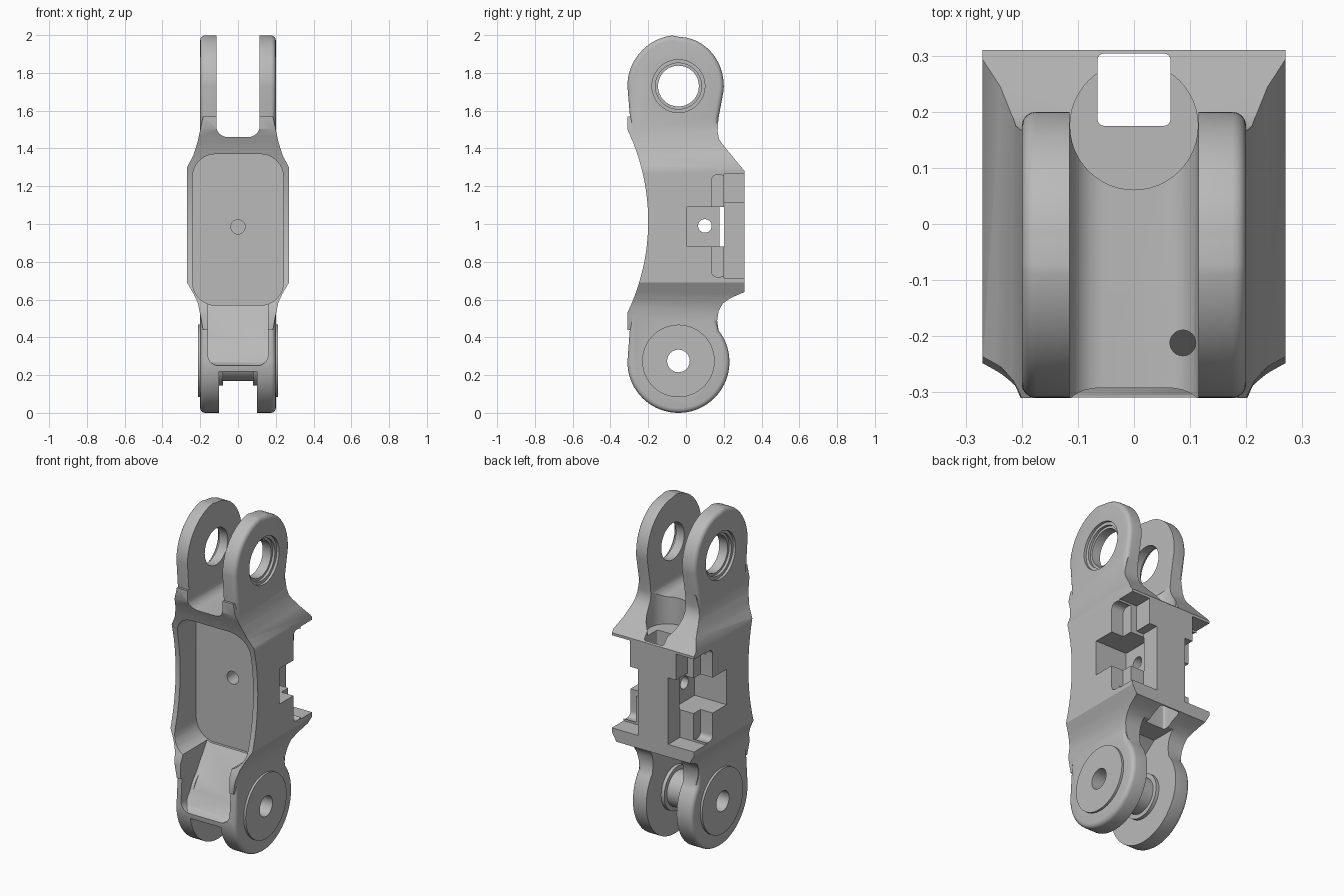
import bpy, bmesh, math

cube = bpy.data.objects.get("Cube")
if cube:
    bpy.data.objects.remove(cube, do_unlink=True)

grey = bpy.data.materials.new("plain_grey")
grey.use_nodes = True
grey.diffuse_color = (0.49, 0.49, 0.49, 1)
grey.node_tree.nodes["Principled BSDF"].inputs["Base Color"].default_value = (0.49, 0.49, 0.49, 1)


def arc(cu, cv, r, start, end, n=24, rv=None):
    """Points along a circular or elliptical arc, in degrees."""
    out = []
    for i in range(n + 1):
        a = math.radians(start + (end - start) * i / n)
        out.append((cu + r * math.cos(a), cv + (rv or r) * math.sin(a)))
    return out


def circle(cu, cv, r, n=48):
    return arc(cu, cv, r, 0, 360, n)[:-1]


def rounded(u0, u1, v0, v1, r):
    return (arc(u0 + r, v0 + r, r, 180, 270, 8) + arc(u1 - r, v0 + r, r, 270, 360, 8)
            + arc(u1 - r, v1 - r, r, 0, 90, 8) + arc(u0 + r, v1 - r, r, 90, 180, 8))


def box(u0, u1, v0, v1):
    return [(u0, v0), (u1, v0), (u1, v1), (u0, v1)]


def prism(name, pts, axis, a, b):
    """Extrude a 2D outline along one axis from a to b, faces outward."""
    place = {"x": lambda p, w: (w, p[0], p[1]),
             "y": lambda p, w: (p[0], w, p[1]),
             "z": lambda p, w: (p[0], p[1], w)}[axis]
    bm = bmesh.new()
    low = [bm.verts.new(place(p, a)) for p in pts]
    high = [bm.verts.new(place(p, b)) for p in pts]
    bm.faces.new(low[::-1])
    bm.faces.new(high)
    for i in range(len(pts)):
        j = (i + 1) % len(pts)
        bm.faces.new((low[i], low[j], high[j], high[i]))
    if bm.calc_volume(signed=True) < 0:
        bmesh.ops.reverse_faces(bm, faces=bm.faces[:])
    mesh = bpy.data.meshes.new(name)
    bm.to_mesh(mesh)
    bm.free()
    obj = bpy.data.objects.new(name, mesh)
    mesh.materials.append(grey)
    bpy.context.collection.objects.link(obj)
    return obj


def apply(obj, mod):
    bpy.context.view_layer.objects.active = obj
    bpy.ops.object.modifier_apply(modifier=mod.name)


def combine(target, tool, operation="DIFFERENCE"):
    mod = target.modifiers.new("combine", "BOOLEAN")
    mod.operation, mod.solver, mod.object = operation, "EXACT", tool
    apply(target, mod)
    bpy.data.objects.remove(tool, do_unlink=True)


def lug(name, pts):
    """Full-width fork end with softened outer edges."""
    obj = prism(name, pts, "x", -0.2, 0.2)
    mod = obj.modifiers.new("soften", "BEVEL")
    mod.width, mod.segments, mod.limit_method = 0.025, 4, "ANGLE"
    mod.angle_limit = math.radians(80)
    apply(obj, mod)
    return obj


AXLE, LOW, TOP = -0.04, 0.275, 1.73

# Side silhouette pieces shared by fork ends and middle body
low_end = arc(AXLE, 0.27, 0.27, 180, 398, 48) + [(0.165, 0.49)]
low_flare = [(0.173, 0.54), (0.195, 0.58), (0.24, 0.61), (0.31, 0.64)]
top_flare = [(0.31, 1.28), (0.195, 1.42), (0.175, 1.45)]
top_end = [(0.167, 1.49), (0.172, 1.56)]
top_end += arc(AXLE, TOP, 0.24, -5, 88, 24, 0.26) + arc(AXLE, TOP, 0.27, 97, 180, 24)
front_curve = arc(-1.324, 1.015, 1.124, 25.6, -25.6, 24)

# Middle body, flared sideways
half = [(0.185, 0.44), (0.2, 0.52), (0.212, 0.58), (0.235, 0.63), (0.27, 0.69),
        (0.27, 1.3), (0.238, 1.36), (0.215, 1.43), (0.2, 1.5), (0.185, 1.57)]
outline = half + [(-x, z) for x, z in reversed(half)]
body = prism("link_body", low_end + low_flare + top_flare + top_end + front_curve, "x", -0.3, 0.3)
combine(body, prism("outline", outline, "y", -0.6, 0.6), "INTERSECT")

# Fork ends
combine(body, lug("lower_lug", low_end + [(0.16, 0.56), (0.1, 0.72), (-0.15, 0.72), (-0.29, 0.54)]), "UNION")
combine(body, lug("upper_lug", [(-0.29, 1.49), (-0.15, 1.3), (0.1, 1.3), (0.16, 1.44)] + top_end), "UNION")

# Upper fork gap, rear scoop and rear channel
combine(body, prism("gap", rounded(-0.115, 0.115, 1.46, 2.4, 0.06), "y", -0.6, 0.6))
combine(body, prism("scoop", circle(0, 0.175, 0.114), "z", 1.3, 1.7))
combine(body, prism("channel", rounded(-0.065, 0.065, 0.175, 0.304, 0.012), "z", 0.4, 1.6))

# Lower fork gap, with a thin sloping web left in front of the axle
gap = [(-0.5, -0.2), (0.5, -0.2), (0.5, 0.59), (0.05, 0.59), (-0.04, 0.52),
       (-0.2, 0.32), (-0.29, 0.22), (-0.5, 0.22)]
combine(body, prism("lower_gap", gap, "x", -0.1, 0.1))

# Front pocket and its sloping lower recess
combine(body, prism("pocket", rounded(-0.24, 0.24, 0.57, 1.37, 0.12), "y", -0.6, -0.05))
ramp = [(-0.5, 0.25), (-0.305, 0.25), (-0.27, 0.27), (-0.052, 0.59), (-0.052, 0.8), (-0.5, 0.8)]
recess = prism("recess", ramp, "x", -0.3, 0.3)
combine(recess, prism("recess_outline", rounded(-0.16, 0.16, 0.25, 0.75, 0.06), "y", -0.7, 0.2),
        "INTERSECT")
combine(body, recess)
combine(body, prism("pocket_hole", circle(0, 0.985, 0.038, 24), "y", -0.2, 0.05))
combine(body, prism("cable_hole", circle(0.087, -0.212, 0.023, 24), "z", 1.25, 1.6))

# Stepped recesses on both flanks, leaving an upright web at the back
for s in (-1, 1):
    def cut(name, pts, depth):
        combine(body, prism(name, pts, "x", *sorted((s * depth, s * 0.5))))
    cut("rear_recess", box(0.2, 0.5, 0.715, 1.11), 0.1)
    cut("rear_recess_top", box(0.2, 0.5, 1.10, 1.265), 0.15)
    cut("rail_recess", rounded(0.135, 0.21, 0.72, 1.26, 0.03), 0.19)
    cut("window", box(0.005, 0.205, 0.88, 1.09), 0.06)

# Cross hole through the middle
combine(body, prism("cross_hole", circle(0.1, 0.99, 0.036, 24), "x", -0.5, 0.5))

# Upper bearing seats
combine(body, prism("upper_hole", circle(AXLE, TOP, 0.108), "x", -0.5, 0.5))
for s in (-1, 1):
    for r, depth in ((0.14, 0.185), (0.122, 0.17)):
        combine(body, prism("seat", circle(AXLE, TOP, r), "x", *sorted((s * depth, s * 0.5))))

# Lower axle with raised end discs
combine(body, prism("lower_axle", circle(AXLE, LOW, 0.105), "x", -0.15, 0.15), "UNION")
for s in (-1, 1):
    for r, a, b in ((0.192, 0.14, 0.213), (0.13, 0.08, 0.13)):
        combine(body, prism("disc", circle(AXLE, LOW, r, 64), "x", *sorted((s * a, s * b))), "UNION")
combine(body, prism("lower_hole", circle(AXLE, LOW, 0.06, 32), "x", -0.5, 0.5))

# Smooth curves, sharp edges
bpy.ops.object.select_all(action="DESELECT")
body.select_set(True)
bpy.context.view_layer.objects.active = body
bpy.ops.object.shade_smooth_by_angle(angle=math.radians(30))
